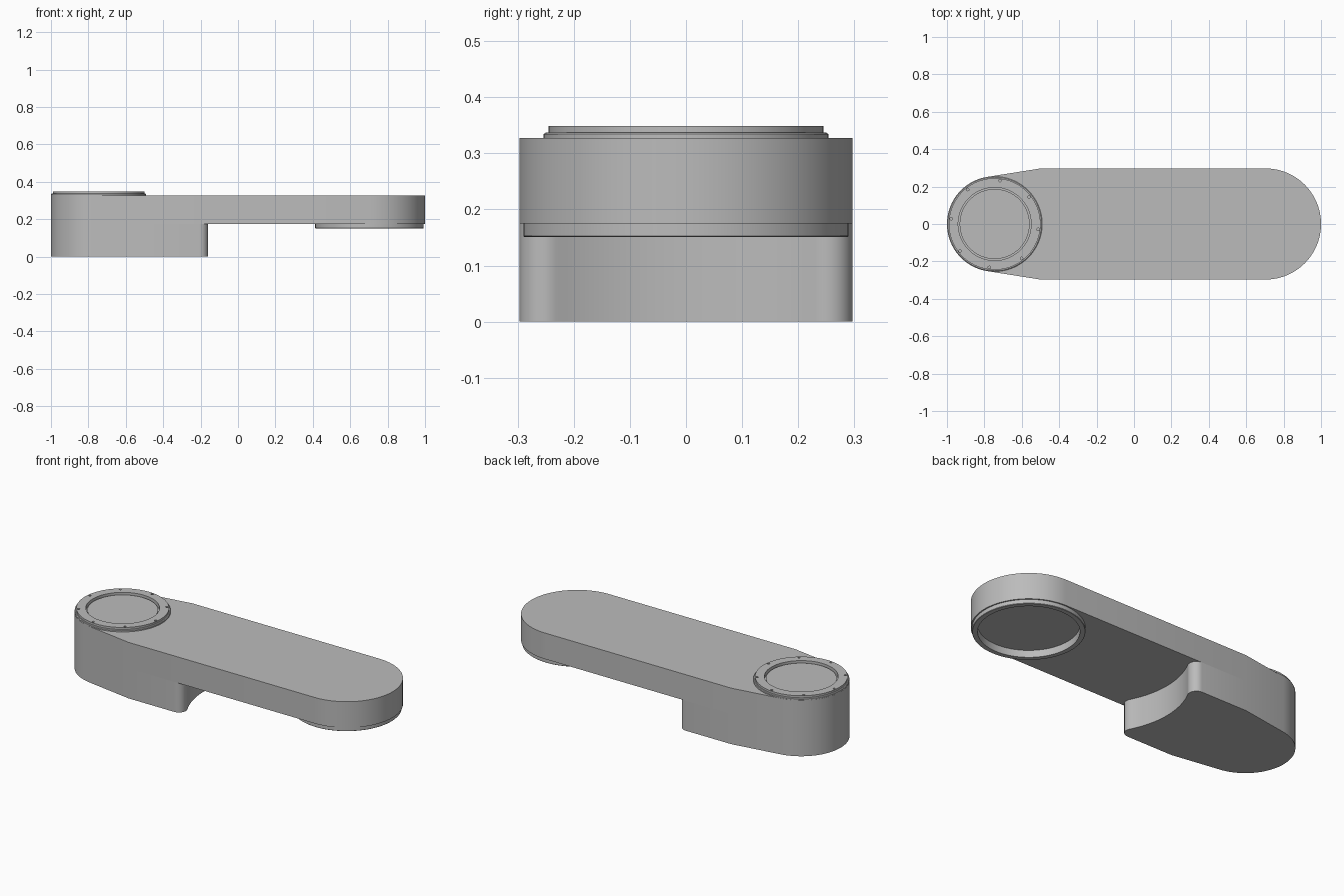
import bpy, bmesh
from math import sin, cos, pi, atan2, acos, hypot, sqrt, radians

default = bpy.data.objects.get("Cube")
if default:
    bpy.data.objects.remove(default)

grey = bpy.data.materials.new("matte grey")
grey.use_nodes = True
colour = (0.5, 0.5, 0.5, 1)
grey.diffuse_color = colour
grey.node_tree.nodes["Principled BSDF"].inputs["Base Color"].default_value = colour

HALF = 0.297            # half width of the arm
TOP, UNDER = 0.327, 0.175
JOINT_X, JOINT_R = -0.745, 0.255
TIP_X = 1 - HALF
SHOULDER_X = -0.5


def make(name, bm):
    bmesh.ops.recalc_face_normals(bm, faces=bm.faces)
    mesh = bpy.data.meshes.new(name)
    bm.to_mesh(mesh)
    bm.free()
    mesh.materials.append(grey)
    obj = bpy.data.objects.new(name, mesh)
    bpy.context.collection.objects.link(obj)
    return obj


def arc(cx, cy, r, start, end, n=32):
    return [(cx + r * cos(start + (end - start) * i / n),
             cy + r * sin(start + (end - start) * i / n)) for i in range(n + 1)]


def prism(name, outline, low, high):
    bm = bmesh.new()
    base = bm.faces.new([bm.verts.new((x, y, low)) for x, y in outline])
    side = bmesh.ops.extrude_face_region(bm, geom=[base], use_keep_orig=True)
    moved = [v for v in side["geom"] if isinstance(v, bmesh.types.BMVert)]
    bmesh.ops.translate(bm, verts=moved, vec=(0, 0, high - low))
    return make(name, bm)


def lathe(name, profile, cx, n=96):
    """Spin a closed (radius, height) loop around a vertical axis."""
    bm = bmesh.new()
    rings = [[bm.verts.new((cx + r * cos(2 * pi * i / n), r * sin(2 * pi * i / n), z))
              for i in range(n)] for r, z in profile]
    for a, b in zip(rings, rings[1:] + rings[:1]):
        for i in range(n):
            j = (i + 1) % n
            bm.faces.new((a[i], a[j], b[j], b[i]))
    return make(name, bm)


def cut(target, cutter):
    bpy.context.view_layer.objects.active = target
    mod = target.modifiers.new("cut", "BOOLEAN")
    mod.operation, mod.solver, mod.object = "DIFFERENCE", "EXACT", cutter
    bpy.ops.object.modifier_apply(modifier=mod.name)
    bpy.data.objects.remove(cutter)


# Shared outline of the joint end: shoulder corners tangent to the joint circle
dx = SHOULDER_X - JOINT_X
tangent = atan2(HALF, dx) + acos(JOINT_R / hypot(dx, HALF))
joint_end = [(SHOULDER_X, HALF)] + arc(JOINT_X, 0, JOINT_R, tangent, 2 * pi - tangent, 48) \
    + [(SHOULDER_X, -HALF)]

# Long upper arm
arm = prism("upper_arm", joint_end + arc(TIP_X, 0, HALF, -pi / 2, pi / 2, 48), UNDER, TOP)

# Lower housing with a hollowed end face and rounded corners
fillet, hollow = 0.045, 0.5
fx, fy = -0.16 - fillet, HALF - fillet
hx = fx + sqrt((hollow + fillet) ** 2 - fy ** 2)
lean = atan2(fy, hx - fx)
housing_end = (arc(fx, -fy, fillet, -pi / 2, lean, 12)
               + arc(hx, 0, hollow, pi + lean, pi - lean, 32)[1:-1]
               + arc(fx, fy, fillet, -lean, pi / 2, 12))
housing = prism("lower_housing", joint_end + housing_end, 0, UNDER)

# Round socket under the far end
cut(arm, prism("socket_cutter", arc(TIP_X, 0, 0.262, 0, 2 * pi, 96)[:-1], 0.1, 0.192))
socket = lathe("socket_rim", [(0.262, UNDER), (0.262, 0.151), (0.288, 0.151),
                              (0.29, 0.153), (0.29, UNDER)], TIP_X)

# Stepped bearing ring on top of the joint, with a ring of bolt holes
ring = lathe("bearing_ring", [(0.195, TOP), (0.254, TOP), (0.254, 0.334), (0.25, 0.337),
                              (0.245, 0.337), (0.245, 0.349), (0.195, 0.349)], JOINT_X)
for i in range(8):
    a = radians(38 + 45 * i)
    hole = arc(JOINT_X + 0.234 * cos(a), 0.234 * sin(a), 0.007, 0, 2 * pi, 16)[:-1]
    cut(ring, prism("hole_cutter", hole, 0.338, 0.36))

# Recessed cover plate inside the ring, surrounded by a narrow groove
cover = prism("bearing_cover", arc(JOINT_X, 0, 0.187, 0, 2 * pi, 96)[:-1], TOP, 0.338)

# Smooth curved walls, crisp edges
for obj in (arm, housing, socket, ring, cover):
    bpy.ops.object.select_all(action="DESELECT")
    obj.select_set(True)
    bpy.context.view_layer.objects.active = obj
    bpy.ops.object.shade_smooth_by_angle(angle=radians(25))
